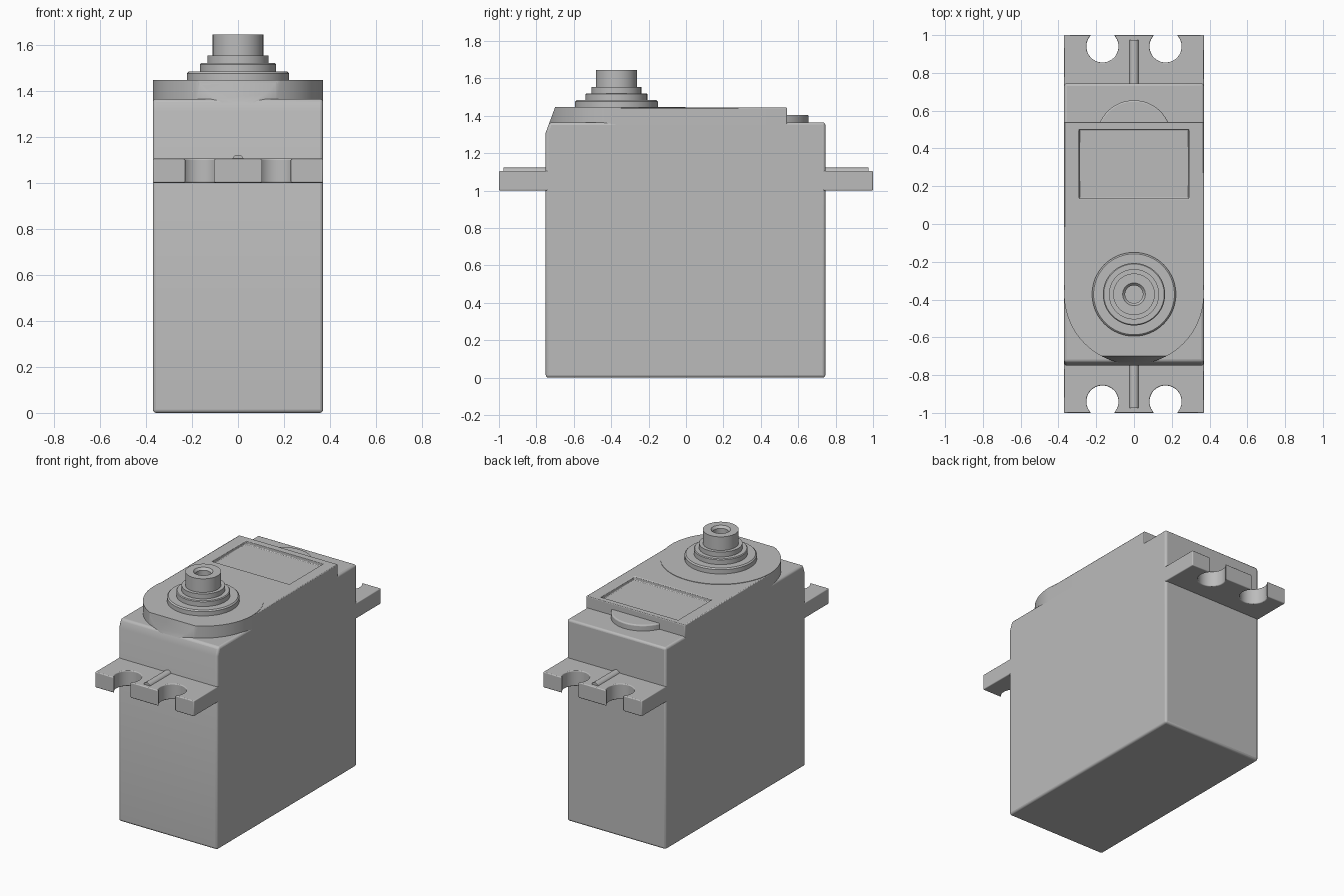
import bpy, bmesh
from math import sin, cos, pi, asin
from mathutils import Vector

cube = bpy.data.objects.get("Cube")
if cube:
    bpy.data.objects.remove(cube, do_unlink=True)

grey = bpy.data.materials.new("grey plastic")
grey.use_nodes = True
grey.diffuse_color = (0.5, 0.5, 0.5, 1)
grey.node_tree.nodes["Principled BSDF"].inputs["Base Color"].default_value = (0.5, 0.5, 0.5, 1)

HALF, BODY_TOP, DECK_TOP = 0.37, 1.365, 1.443
SHAFT_Y = -0.372
SLOPE_POINT, SLOPE_NORMAL = Vector((0, -0.75, 1.31)), Vector((0, -0.135, 0.05))


def finish(bm, name, bevel=0.0, cut_slope=False, segments=3):
    """Turn a bmesh into a shaded object, optionally trimmed by the front slope."""
    if cut_slope:
        res = bmesh.ops.bisect_plane(bm, geom=bm.verts[:] + bm.edges[:] + bm.faces[:],
                                     plane_co=SLOPE_POINT, plane_no=SLOPE_NORMAL, clear_outer=True)
        edges = [e for e in res["geom_cut"] if isinstance(e, bmesh.types.BMEdge)]
        bmesh.ops.holes_fill(bm, edges=edges, sides=0)
    bmesh.ops.recalc_face_normals(bm, faces=bm.faces)
    mesh = bpy.data.meshes.new(name)
    bm.to_mesh(mesh)
    bm.free()
    mesh.materials.append(grey)
    obj = bpy.data.objects.new(name, mesh)
    bpy.context.collection.objects.link(obj)
    bpy.ops.object.select_all(action="DESELECT")
    bpy.context.view_layer.objects.active = obj
    obj.select_set(True)
    bpy.ops.object.shade_smooth_by_angle(angle=0.6)
    if bevel:
        mod = obj.modifiers.new("Bevel", "BEVEL")
        mod.width, mod.segments, mod.angle_limit = bevel, segments, 0.6
    return obj


def prism(outline, z0, z1):
    """Extrude an xy outline from z0 to z1."""
    bm = bmesh.new()
    face = bm.faces.new([bm.verts.new((x, y, z0)) for x, y in outline])
    ext = bmesh.ops.extrude_face_region(bm, geom=[face])
    top = [v for v in ext["geom"] if isinstance(v, bmesh.types.BMVert)]
    bmesh.ops.translate(bm, verts=top, vec=(0, 0, z1 - z0))
    return bm


def arc(cx, cy, r, a0, a1, n):
    return [(cx + r * cos(a0 + (a1 - a0) * i / n), cy + r * sin(a0 + (a1 - a0) * i / n))
            for i in range(n + 1)]


def rect(x, y0, y1):
    return [(-x, y0), (x, y0), (x, y1), (-x, y1)]


# Main case, with the sloped front top edge
finish(prism(rect(HALF, -0.75, 0.745), 0, BODY_TOP), "case", 0.014, True)

# Raised deck with a rounded front and a shallow label recess
deck_outline = [(HALF, 0.54), (-HALF, 0.54)] + arc(0, SHAFT_Y, HALF, pi, 2 * pi, 48)
deck = finish(prism(deck_outline, BODY_TOP - 0.03, DECK_TOP), "deck", 0, True)
cutter = finish(prism(rect(0.29, 0.135, 0.5), DECK_TOP - 0.025, DECK_TOP + 0.1), "recess_cutter")
cutter.hide_render = True
mod = deck.modifiers.new("Recess", "BOOLEAN")
mod.operation, mod.object, mod.solver = "DIFFERENCE", cutter, "EXACT"
bpy.context.view_layer.objects.active = deck
bpy.ops.object.modifier_apply(modifier="Recess")
bpy.data.objects.remove(cutter, do_unlink=True)
bevel = deck.modifiers.new("Bevel", "BEVEL")
bevel.width, bevel.segments, bevel.angle_limit = 0.008, 2, 0.6

# Thin round gear cover on the deck, trimmed by the same slope
finish(prism(arc(0, SHAFT_Y, HALF, 0, 2 * pi, 96)[:-1], DECK_TOP - 0.02, DECK_TOP + 0.003),
       "gear_cover", 0, True)

# Small half-round boss behind the deck
finish(prism(arc(0, 0.457, 0.198, 0, 2 * pi, 64)[:-1], BODY_TOP - 0.02, 1.405), "rear_boss", 0.008)

# Stepped collar and hollow output shaft, turned as one profile
profile = [(0.222, 1.43), (0.222, 1.475), (0.214, 1.483), (0.165, 1.483), (0.165, 1.515),
           (0.16, 1.52), (0.133, 1.52), (0.133, 1.553), (0.11, 1.553), (0.11, 1.645),
           (0.06, 1.645), (0.047, 1.63), (0.047, 1.54), (0, 1.54)]
bm = bmesh.new()
verts = [bm.verts.new((r, SHAFT_Y, z)) for r, z in profile]
edges = [bm.edges.new(pair) for pair in zip(verts, verts[1:])]
bmesh.ops.spin(bm, geom=verts + edges, cent=(0, SHAFT_Y, 0), axis=(0, 0, 1),
               angle=2 * pi, steps=64, use_merge=True)
bmesh.ops.remove_doubles(bm, verts=bm.verts, dist=0.0001)
finish(bm, "output_shaft")

# Mounting ears with two open screw slots and a stiffening rib each
HOLE_X, HOLE_Y, HOLE_R = 0.167, 0.94, 0.085
tip = asin((1 - HOLE_Y) / HOLE_R)
slots = []
for cx in (HOLE_X, -HOLE_X):
    slots += arc(cx, HOLE_Y, HOLE_R, tip, -pi - tip, 32)
ear = [(-HALF, 0.7), (HALF, 0.7), (HALF, 1)] + slots + [(-HALF, 1)]
rib = arc(0, 1.096, 0.026, 0, 2 * pi, 24)[:-1]
for side, name in ((-1, "front"), (1, "back")):
    finish(prism([(x, side * y) for x, y in ear], 1.0, 1.105), name + "_ear", 0.01)
    bm = bmesh.new()
    ring = bm.faces.new([bm.verts.new((x, side * 0.7, z)) for x, z in rib])
    ext = bmesh.ops.extrude_face_region(bm, geom=[ring])
    end = [v for v in ext["geom"] if isinstance(v, bmesh.types.BMVert)]
    bmesh.ops.translate(bm, verts=end, vec=(0, side * 0.275, 0))
    finish(bm, name + "_rib")
